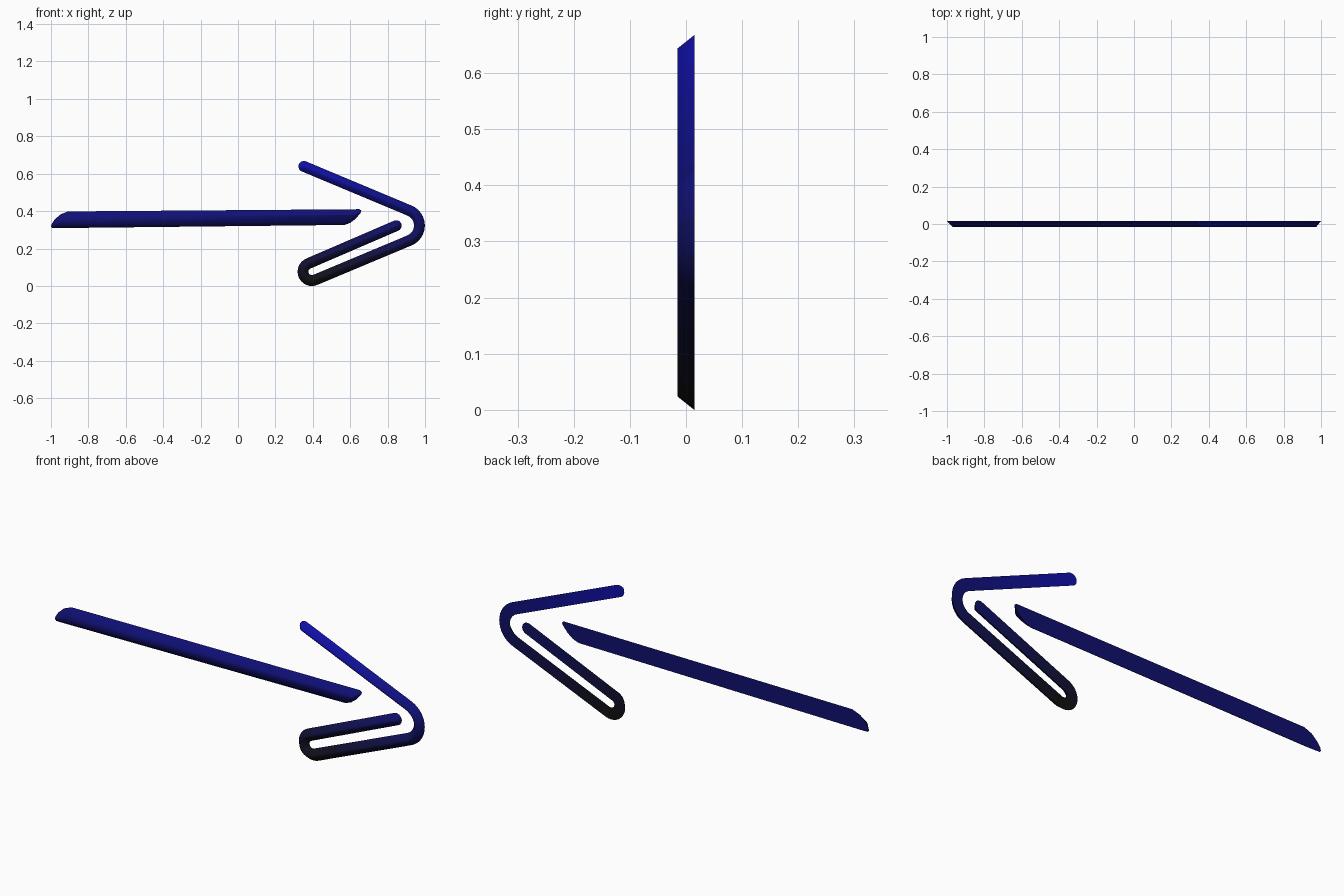
import bpy, bmesh, math
from mathutils import Vector

if "Cube" in bpy.data.objects:
    bpy.data.objects.remove(bpy.data.objects["Cube"])

BACK, FRONT = 0.015, -0.015
HEIGHT, BANDS = 0.664, 14

# Vertical gradient, black at the bottom to blue at the top
mats = []
for i in range(BANDS):
    t = (i + 0.5) / BANDS
    m = bpy.data.materials.new(f"blue_band_{i}")
    m.diffuse_color = (0.005, 0.005, 0.003 + 0.42 * t ** 1.6, 1)
    m.use_nodes = True
    m.node_tree.nodes["Principled BSDF"].inputs["Base Color"].default_value = m.diffuse_color
    mats.append(m)


def finish(bm, name):
    bmesh.ops.remove_doubles(bm, verts=bm.verts, dist=1e-5)
    bmesh.ops.recalc_face_normals(bm, faces=bm.faces)
    for f in bm.faces:
        z = f.calc_center_median().z
        f.material_index = max(0, min(BANDS - 1, int(z / HEIGHT * BANDS)))
    me = bpy.data.meshes.new(name)
    bm.to_mesh(me)
    bm.free()
    for m in mats:
        me.materials.append(m)
    ob = bpy.data.objects.new(name, me)
    bpy.context.collection.objects.link(ob)
    bpy.ops.object.select_all(action='DESELECT')
    ob.select_set(True)
    bpy.context.view_layer.objects.active = ob
    bpy.ops.object.shade_smooth_by_angle(angle=math.radians(75))


def line(a, b, n=16):
    a, b = Vector(a), Vector(b)
    d = (b - a).normalized()
    return [(a.lerp(b, i / n), d) for i in range(n + 1)]


def arc(c, r, a0, a1, n=16):
    s = 1 if a1 > a0 else -1
    out = []
    for i in range(n + 1):
        a = math.radians(a0 + (a1 - a0) * i / n)
        out.append((Vector((c[0] + r * math.cos(a), c[1] + r * math.sin(a))),
                    Vector((-math.sin(a), math.cos(a))) * s))
    return out


# Folded hook: a bevelled strip swept along arms and two bends
SL = 22.8
s, c = math.sin(math.radians(SL)), math.cos(math.radians(SL))
bend1, r1 = (0.8835, 0.323), 0.0865
bend2, r2 = (0.395, 0.076), 0.0475
path = line((0.352, 0.639), (bend1[0] + r1 * s, bend1[1] + r1 * c))
path += arc(bend1, r1, 90 - SL, SL - 90)
path += line((bend1[0] + r1 * s, bend1[1] - r1 * c), (bend2[0] + r2 * s, bend2[1] - r2 * c))
path += arc(bend2, r2, SL - 90, SL - 270)
path += line((bend2[0] - r2 * s, bend2[1] + r2 * c), (0.846, 0.322))

# Each ring is (point, direction, cap angle); end caps are rounded
CAP = [math.radians(a) for a in (90, 72, 54, 36, 18)]
rings = [(*path[0], -a) for a in CAP]
rings += [(p, d, 0) for p, d in path]
rings += [(*path[-1], a) for a in reversed(CAP)]

bm = bmesh.new()
prev = None
for p, d, a in rings:
    n = Vector((-d.y, d.x))
    ring = []
    for half, side, y in ((0.029, 1, BACK), (0.005, 1, FRONT),
                          (0.005, -1, FRONT), (0.029, -1, BACK)):
        q = p + d * half * math.sin(a) + n * side * half * math.cos(a)
        ring.append(bm.verts.new((q.x, y, q.y)))
    if prev:
        for i in range(4):
            j = (i + 1) % 4
            bm.faces.new((prev[i], prev[j], ring[j], ring[i]))
    prev = ring
finish(bm, "folded_hook")

# Slanted shaft with bevelled front
outline = [(-.91, .398), (-.95, .382), (-.98, .355), (-.997, .33), (-1, .317),
           (-.993, .31), (-.975, .309), (.57, .326), (.60, .337), (.63, .36),
           (.655, .39), (.66, .402), (.65, .41)]
bm = bmesh.new()
back, front = [], []
for x, z in outline:
    zc = 0.3545 + 0.0087 * (x + 0.17) / 0.83
    back.append(bm.verts.new((x, BACK, z)))
    front.append(bm.verts.new((-.17 + (x + .17) * (.80 / .83), FRONT, zc + (z - zc) * 0.42)))
bm.faces.new(back)
bm.faces.new(front)
for i in range(len(back)):
    j = (i + 1) % len(back)
    bm.faces.new((back[i], back[j], front[j], front[i]))
finish(bm, "shaft")
